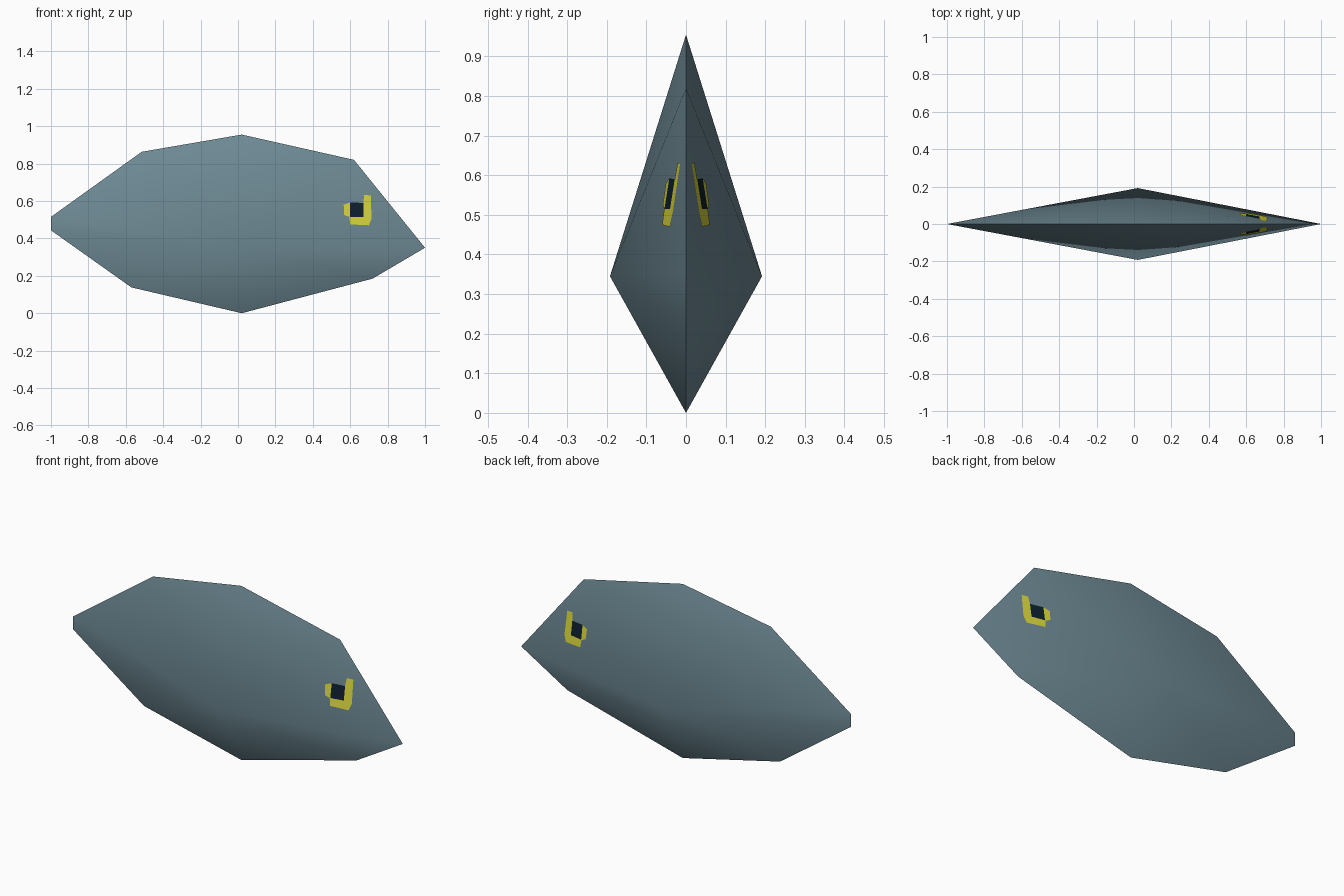
import bpy
from mathutils import Vector

if "Cube" in bpy.data.objects:
    bpy.data.objects.remove(bpy.data.objects["Cube"])


def material(name, rgb):
    m = bpy.data.materials.new(name)
    m.diffuse_color = (*rgb, 1)
    m.use_nodes = True
    m.node_tree.nodes["Principled BSDF"].inputs["Base Color"].default_value = m.diffuse_color
    return m


slate = material("slate_blue", (0.16, 0.26, 0.305))
yellow = material("eye_yellow", (0.68, 0.66, 0.045))
navy = material("pupil_navy", (0.004, 0.014, 0.027))


def add_object(name, verts, faces, mat):
    mesh = bpy.data.meshes.new(name)
    mesh.from_pydata(verts, [], faces)
    mesh.materials.append(mat)
    ob = bpy.data.objects.new(name, mesh)
    bpy.context.collection.objects.link(ob)
    return ob


# Body: sharp outline with a fan of faces rising to one peak on each flank
rim = [(-1, .515), (-.515, .863), (.02, .955), (.62, .82), (1, .35),
       (.72, .185), (.02, 0), (-.57, .138), (-1, .443)]
peak_x, peak_y, peak_z = .02, .192, .345
n = len(rim)
verts = [(x, 0, z) for x, z in rim]
verts += [(peak_x, -peak_y, peak_z), (peak_x, peak_y, peak_z)]
faces = []
for i in range(n):
    j = (i + 1) % n
    faces += [(j, i, n), (i, j, n + 1)]
body = add_object("body", verts, faces, slate)
bpy.context.view_layer.objects.active = body
body.select_set(True)
bpy.ops.object.shade_smooth_by_angle(angle=1.2)

# Eyes: thin plates lying on the flat cheek face of each flank
peak, brow, nose = (Vector(verts[k]) for k in (n, 3, 4))
normal = (brow - peak).cross(nose - peak).normalized()
if normal.y > 0:
    normal = -normal


def cheek_plate(name, outline, mat):
    for side, label in ((1, "right"), (-1, "left")):
        pts = []
        for x, z in outline:
            y = peak.y - (normal.x * (x - peak.x) + normal.z * (z - peak.z)) / normal.y
            pts.append((x, side * (y - .002), z))
        order = list(range(len(pts)))
        ob = add_object(f"{name}_{label}", pts, [order], mat)
        if ob.data.polygons[0].normal.y * side > 0:
            ob.data.flip_normals()


cheek_plate("eye_ring", [(.595, .515), (.6, .475), (.70, .47), (.714, .505), (.71, .63),
                         (.675, .632), (.67, .59), (.67, .515), (.598, .515), (.598, .592),
                         (.565, .58), (.568, .525)], yellow)
cheek_plate("pupil", [(.598, .515), (.67, .515), (.67, .59), (.598, .592)], navy)
